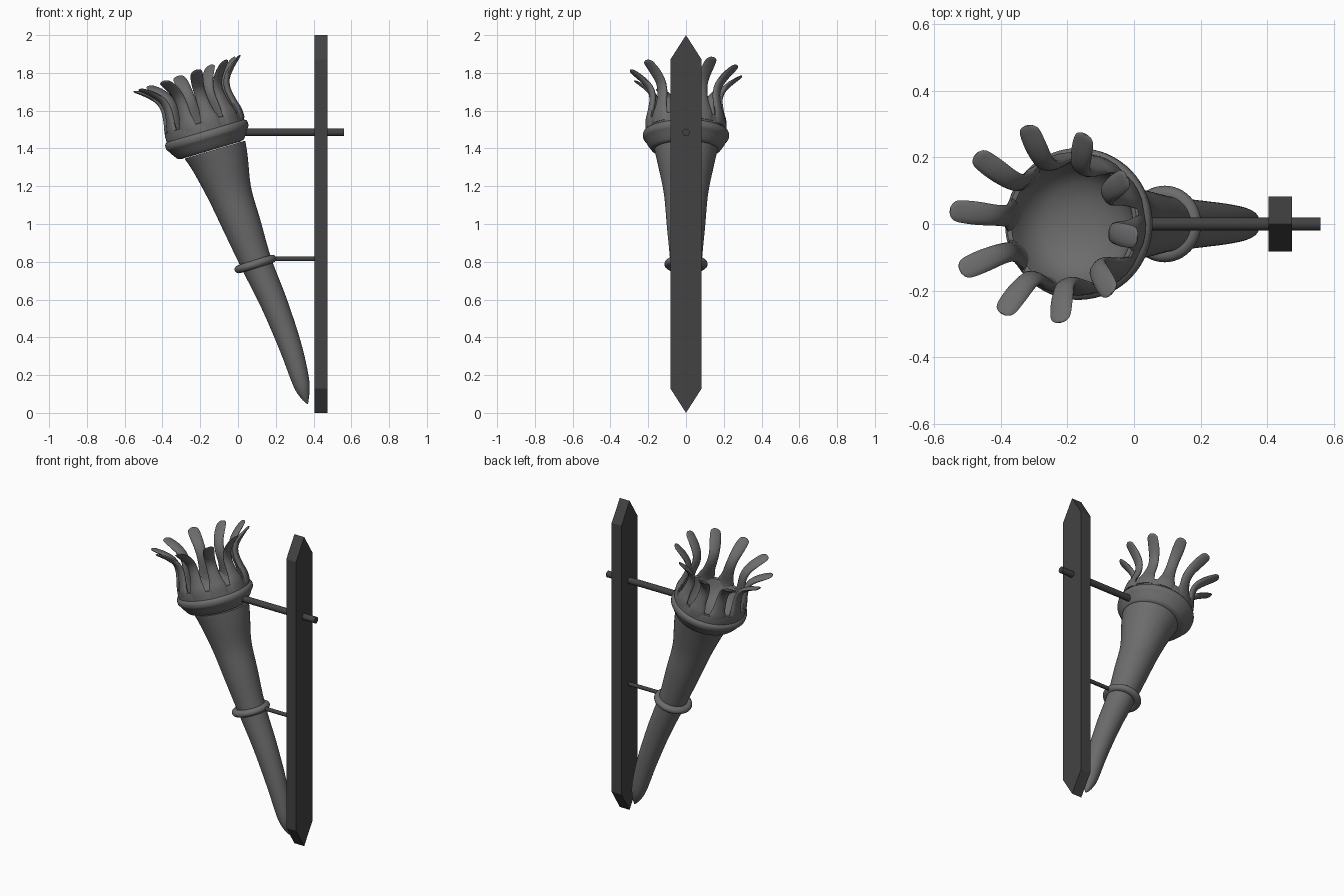
import bpy, bmesh
from math import sin, cos, pi, radians
from mathutils import Vector

if "Cube" in bpy.data.objects:
    bpy.data.objects.remove(bpy.data.objects["Cube"])


def material(name, g):
    m = bpy.data.materials.new(name)
    m.diffuse_color = (g, g, g, 1)
    m.use_nodes = True
    m.node_tree.nodes["Principled BSDF"].inputs["Base Color"].default_value = m.diffuse_color
    return m


GREY, DARK = material("dark_grey_metal", .15), material("black_iron", .055)


def finish(name, bm, mat, angle=40):
    bmesh.ops.recalc_face_normals(bm, faces=bm.faces)
    me = bpy.data.meshes.new(name)
    bm.to_mesh(me)
    bm.free()
    me.materials.append(mat)
    ob = bpy.data.objects.new(name, me)
    bpy.context.collection.objects.link(ob)
    if angle:
        bpy.ops.object.select_all(action='DESELECT')
        ob.select_set(True)
        bpy.context.view_layer.objects.active = ob
        bpy.ops.object.shade_smooth_by_angle(angle=radians(angle))
    return ob


def loft(bm, rings, closed=False):
    """Bridge rings of points with quads, capping the ends if not closed."""
    rows = [[bm.verts.new(p) for p in r] for r in rings]
    n = len(rows[0])
    pairs = list(zip(rows, rows[1:])) + ([(rows[-1], rows[0])] if closed else [])
    for a, b in pairs:
        for i in range(n):
            j = (i + 1) % n
            bm.faces.new((a[i], a[j], b[j], b[i]))
    if not closed:
        bm.faces.new(rows[0])
        bm.faces.new(rows[-1])


def smooth(rows, steps=4):
    """Catmull-Rom interpolation of rows of numbers."""
    pts = [rows[0]] + list(rows) + [rows[-1]]
    out = []
    for p0, p1, p2, p3 in zip(pts, pts[1:], pts[2:], pts[3:]):
        for k in range(steps):
            t = k / steps
            out.append([0.5 * (2*b + (c-a)*t + (2*a-5*b+4*c-d)*t*t + (3*b-a-3*c+d)*t**3)
                        for a, b, c, d in zip(p0, p1, p2, p3)])
    return out + [list(rows[-1])]


def ring(cx, cz, r, tilt, n=48):
    t = radians(tilt)
    v = Vector((cos(t), 0, sin(t)))
    return [Vector((cx, 0, cz)) + v * (r * cos(2*pi*i/n)) + Vector((0, r * sin(2*pi*i/n), 0))
            for i in range(n)]


def along(cx, cz, tilt, profile, n=48):
    """Rings from (distance, radius) pairs along a tilted axis."""
    t = radians(tilt)
    return [ring(cx - s * sin(t), cz + s * cos(t), r, tilt, n) for s, r in profile]


# Curved tapering handle: centre x, centre z, radius, tilt
handle = [(.369, .048, .003, 38), (.355, .095, .028, 34), (.333, .168, .047, 27),
          (.279, .347, .060, 23), (.193, .575, .071, 21), (.098, .79, .083, 19),
          (.02, .995, .102, 17), (-.043, 1.16, .117, 16), (-.09, 1.31, .148, 16),
          (-.116, 1.378, .164, 16), (-.122, 1.394, .167, 16.5)]
bm = bmesh.new()
loft(bm, [ring(*r) for r in smooth(handle)])
finish("handle", bm, GREY)

# Lower ring
bm = bmesh.new()
loft(bm, along(.092, .788, 17.5, [(.022 * sin(2*pi*k/12), .090 + .025 * cos(2*pi*k/12))
                                  for k in range(12)]), closed=True)
finish("handle_ring", bm, GREY, 60)

# Banded cup with a hollow bowl
C, TILT = (-.167, 1.475), 16.5
cup = [(-.088, .160), (-.083, .182), (-.074, .190), (-.052, .205), (-.036, .214), (-.026, .222),
       (-.018, .227), (.002, .228), (.012, .223), (.018, .214), (.050, .214),
       (.066, .210), (.070, .203), (.066, .190), (.03, .178), (-.01, .160), (-.042, .125),
       (-.060, .08), (-.068, .04), (-.070, .005)]
bm = bmesh.new()
loft(bm, along(C[0], C[1], TILT, cup, 64))
finish("cup", bm, GREY)

# Flared flame petals: distance, radius, half thickness, half width
petal = [(.02, .197, .018, .058), (.07, .198, .018, .052), (.12, .188, .017, .038),
         (.19, .179, .017, .032), (.245, .193, .016, .032), (.29, .233, .013, .035),
         (.323, .276, .008, .033), (.334, .293, .006, .025), (.340, .300, .002, .010)]
t = radians(18.8)
axis, out = Vector((-sin(t), 0, cos(t))), Vector((cos(t), 0, sin(t)))
base = Vector((C[0], 0, C[1])) + out * .006
rows = smooth(petal, 3)
bm = bmesh.new()
for k in range(10):
    a = radians(-8 + 36 * k)
    rad = out * cos(a) + Vector((0, sin(a), 0))
    side = axis.cross(rad)
    rings = []
    for i, (s, r, th, w) in enumerate(rows):
        p, q = rows[max(i-1, 0)], rows[min(i+1, len(rows)-1)]
        d = Vector((q[0]-p[0], q[1]-p[1])).normalized()
        nrm = rad * d.x - axis * d.y
        c = base + axis * s + rad * r
        rings.append([c + side * (w * cos(2*pi*j/12)) + nrm * (th * sin(2*pi*j/12))
                      for j in range(12)])
    loft(bm, rings)
finish("flame_petals", bm, GREY, 60)

# Wall plate with pointed ends
outline = [(0, 0), (.083, .13), (.083, 1.87), (0, 2), (-.083, 1.87), (-.083, .13)]
bm = bmesh.new()
loft(bm, [[Vector((x, y, z)) for y, z in outline] for x in (.404, .474)])
finish("wall_plate", bm, DARK, 0)

# Support rods
for name, x0, x1, z, r in (("upper_rod", .02, .56, 1.485, .02), ("lower_rod", .15, .42, .815, .012)):
    bm = bmesh.new()
    loft(bm, [[Vector((x, r * cos(2*pi*i/16), z + r * sin(2*pi*i/16))) for i in range(16)]
              for x in (x0, x1)])
    finish(name, bm, DARK)
